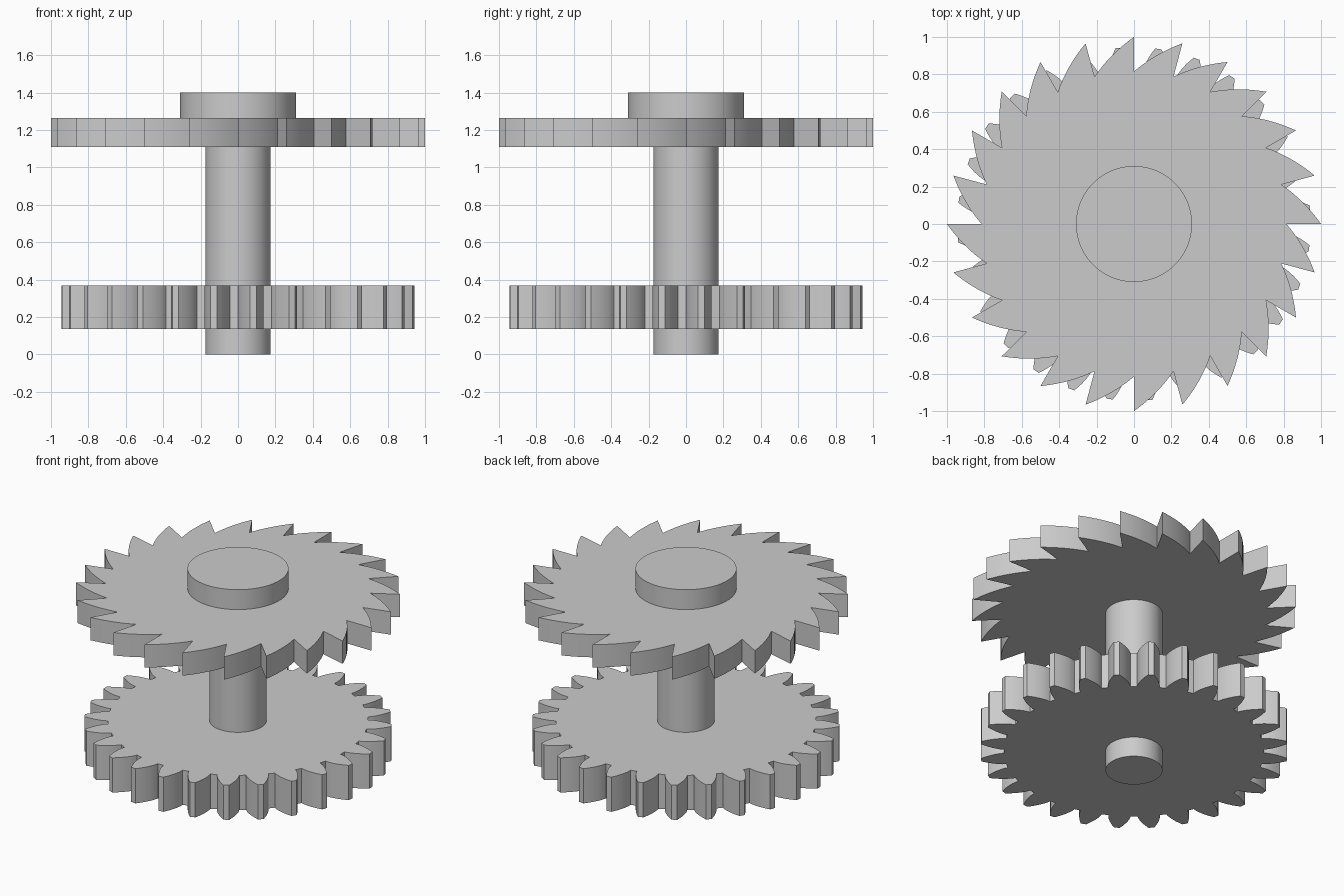
import bpy, math

cube = bpy.data.objects.get("Cube")
if cube:
    bpy.data.objects.remove(cube, do_unlink=True)

grey = bpy.data.materials.new("plain grey")
grey.use_nodes = True
colour = (0.6, 0.6, 0.6, 1)
grey.diffuse_color = colour
grey.node_tree.nodes["Principled BSDF"].inputs["Base Color"].default_value = colour


def polar(r, a):
    return r * math.cos(a), r * math.sin(a)


def extrude_profile(name, outline, z0, z1):
    """Make a prism from a closed counter-clockwise outline."""
    n = len(outline)
    verts = [(x, y, z) for z in (z0, z1) for x, y in outline]
    faces = [tuple(reversed(range(n))), tuple(range(n, 2 * n))]
    faces += [(i, (i + 1) % n, (i + 1) % n + n, i + n) for i in range(n)]
    mesh = bpy.data.meshes.new(name)
    mesh.from_pydata(verts, [], faces)
    mesh.materials.append(grey)
    obj = bpy.data.objects.new(name, mesh)
    bpy.context.collection.objects.link(obj)
    bpy.ops.object.select_all(action='DESELECT')
    obj.select_set(True)
    bpy.context.view_layer.objects.active = obj
    bpy.ops.object.shade_smooth_by_angle(angle=math.radians(25))
    return obj


def circle(r, n=96):
    return [polar(r, 2 * math.pi * i / n) for i in range(n)]


def ratchet_outline(teeth, tip, root, steps=8):
    # Each tooth spirals inward from its tip, then steps out radially
    pitch = 2 * math.pi / teeth
    return [polar(tip + (root - tip) * s / steps, pitch * (k + s / steps))
            for k in range(teeth) for s in range(steps + 1)]


def gear_outline(teeth, tip, pressure, steps=6):
    # Involute flanks rising from the base circle, mirrored about each tooth
    pitch_r = tip * teeth / (teeth + 2)
    base = pitch_r * math.cos(pressure)
    half = math.pi / (2 * teeth) + math.tan(pressure) - pressure
    flank = []
    for s in range(steps + 1):
        r = base + (tip - base) * s / steps
        a = math.acos(min(1, base / r))
        flank.append((r, half - math.tan(a) + a))
    points = []
    for k in range(teeth):
        centre = half + 2 * math.pi * k / teeth
        points += [polar(r, centre - w) for r, w in flank]
        points += [polar(r, centre + w) for r, w in reversed(flank)]
    return points


extrude_profile("shaft", circle(0.175), 0, 1.12)
extrude_profile("spur_gear", gear_outline(28, 0.945, math.radians(25)), 0.135, 0.37)
extrude_profile("ratchet_wheel", ratchet_outline(24, 1.0, 0.815), 1.11, 1.265)
extrude_profile("top_collar", circle(0.31), 1.26, 1.4)
